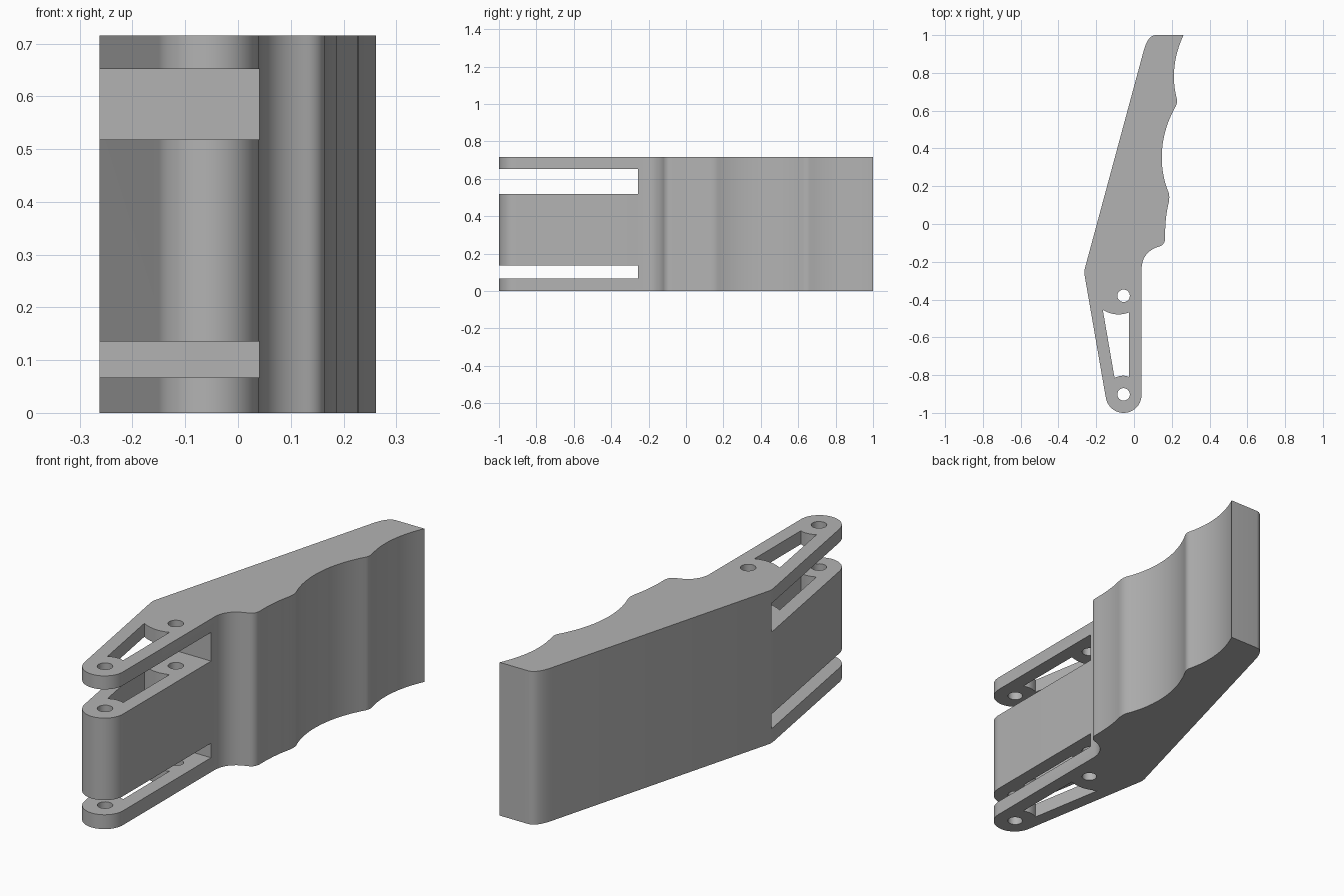
import bpy, bmesh
from math import sin, cos, pi, radians
from mathutils import Vector

cube = bpy.data.objects.get("Cube")
if cube:
    bpy.data.objects.remove(cube, do_unlink=True)

HEIGHT = 0.715
PIVOT, TIP = (-0.055, -0.38), (-0.055, -0.902)

grey = bpy.data.materials.new("satin grey")
grey.use_nodes = True
colour = (0.45, 0.45, 0.45, 1)
grey.diffuse_color = colour
grey.node_tree.nodes["Principled BSDF"].inputs["Base Color"].default_value = colour


def circle(centre, r, start=0, end=2 * pi, n=32):
    return [(centre[0] + r * cos(start + (end - start) * i / n),
             centre[1] + r * sin(start + (end - start) * i / n)) for i in range(n)]


def bend(a, control, b, n=12):
    """Quadratic curve from a towards b, without its last point."""
    a, c, b = Vector(a), Vector(control), Vector(b)
    return [tuple(a * (1 - t) ** 2 + c * 2 * t * (1 - t) + b * t * t)
            for t in (i / n for i in range(n))]


def prism(name, outline, z0, z1):
    bm = bmesh.new()
    face = bm.faces.new([bm.verts.new((x, y, z0)) for x, y in outline])
    top = bmesh.ops.extrude_face_region(bm, geom=[face])["geom"]
    bmesh.ops.translate(bm, vec=(0, 0, z1 - z0),
                        verts=[v for v in top if isinstance(v, bmesh.types.BMVert)])
    bmesh.ops.recalc_face_normals(bm, faces=bm.faces)
    mesh = bpy.data.meshes.new(name)
    bm.to_mesh(mesh)
    bm.free()
    mesh.materials.append(grey)
    obj = bpy.data.objects.new(name, mesh)
    bpy.context.collection.objects.link(obj)
    return obj


# Lever outline: finger grooves, knuckle, straight arm, round tip, flat back
outline = (
    bend((0.262, 1.0), (0.184, 0.83), (0.226, 0.665))
    + bend((0.226, 0.665), (0.232, 0.645), (0.222, 0.625), 5)
    + bend((0.222, 0.625), (0.145, 0.49), (0.147, 0.345))
    + bend((0.147, 0.345), (0.149, 0.25), (0.182, 0.17))
    + bend((0.182, 0.17), (0.191, 0.145), (0.183, 0.11), 6)
    + bend((0.183, 0.11), (0.163, 0.03), (0.165, -0.075), 8)
    + bend((0.165, -0.075), (0.164, -0.112), (0.128, -0.121), 8)
    + bend((0.128, -0.121), (0.042, -0.148), (0.04, -0.24))
    + circle((-0.055, -0.905), 0.095, 0, -pi + radians(9))
    + bend((-0.149, -0.92), (-0.151, -0.91), (-0.153, -0.9), 2)
    + bend((-0.26, -0.28), (-0.266, -0.255), (-0.259, -0.23), 6)
    + bend((0.052, 0.92), (0.075, 1.0), (0.115, 1.0), 10)
    + [(0.115, 1.0)])
lever = prism("lever_body", outline, 0, HEIGHT)

# Tapered window between the two pin holes
window = (bend((-0.165, -0.455), (-0.095, -0.495), (-0.026, -0.468), 10)
          + [(-0.026, -0.468)]
          + bend((-0.026, -0.81), (-0.06, -0.794), (-0.103, -0.815), 8)
          + [(-0.103, -0.815)])
cutters = [prism("window_cutter", window, -0.1, HEIGHT + 0.1)]
for name, centre in (("pivot", PIVOT), ("tip", TIP)):
    cutters.append(prism(name + "_hole_cutter", circle(centre, 0.033), -0.1, HEIGHT + 0.1))

# Slots splitting the arm into three tongues
slot = [(-0.5, -1.2), (0.5, -1.2), (0.5, -0.257), (-0.5, -0.257)]
for name, z0, z1 in (("lower", 0.067, 0.135), ("upper", 0.518, 0.652)):
    cutters.append(prism(name + "_slot_cutter", slot, z0, z1))

for cutter in cutters:
    cutter.hide_render = True
    mod = lever.modifiers.new(cutter.name, 'BOOLEAN')
    mod.operation, mod.solver, mod.object = 'DIFFERENCE', 'EXACT', cutter

# Bake the cuts, then discard the cutters
graph = bpy.context.evaluated_depsgraph_get()
cut_mesh = bpy.data.meshes.new_from_object(lever.evaluated_get(graph))
lever.modifiers.clear()
lever.data = cut_mesh
for cutter in cutters:
    bpy.data.objects.remove(cutter, do_unlink=True)

bpy.ops.object.select_all(action='DESELECT')
lever.select_set(True)
bpy.context.view_layer.objects.active = lever
bpy.ops.object.shade_smooth_by_angle(angle=radians(30))
